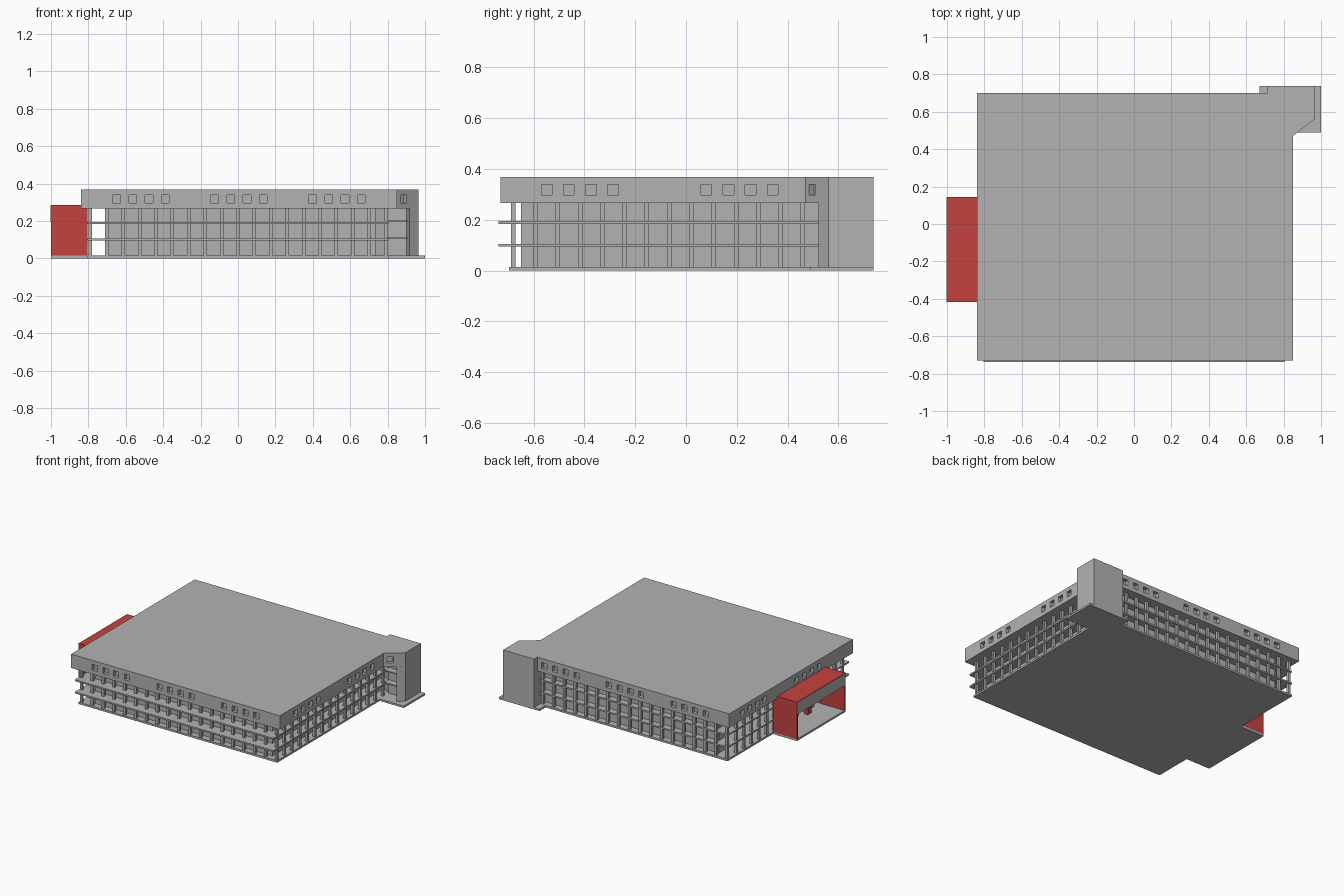
import bpy, bmesh, math
from mathutils import Matrix

cube = bpy.data.objects.get("Cube")
if cube:
    bpy.data.objects.remove(cube)


def material(name, colour):
    m = bpy.data.materials.new(name)
    m.use_nodes = True
    m.diffuse_color = (*colour, 1)
    m.node_tree.nodes["Principled BSDF"].inputs["Base Color"].default_value = (*colour, 1)
    return m


GREY = material("concrete grey", (0.45, 0.45, 0.45))
RED = material("entrance red", (0.56, 0.055, 0.05))


def finish(name, bm, mat):
    bmesh.ops.recalc_face_normals(bm, faces=bm.faces[:])
    mesh = bpy.data.meshes.new(name)
    bm.to_mesh(mesh)
    bm.free()
    mesh.materials.append(mat)
    ob = bpy.data.objects.new(name, mesh)
    bpy.context.collection.objects.link(ob)
    return ob


def add_box(bm, x0, x1, y0, y1, z0, z1):
    place = Matrix.Translation(((x0 + x1) / 2, (y0 + y1) / 2, (z0 + z1) / 2))
    size = Matrix.Diagonal((x1 - x0, y1 - y0, z1 - z0, 1))
    bmesh.ops.create_cube(bm, size=1, matrix=place @ size)


def box(name, mat, *bounds):
    bm = bmesh.new()
    add_box(bm, *bounds)
    return finish(name, bm, mat)


def prism(name, mat, outline, z0, z1):
    bm = bmesh.new()
    face = bm.faces.new([bm.verts.new((x, y, z0)) for x, y in outline])
    top = bmesh.ops.extrude_face_region(bm, geom=[face])["geom"]
    bmesh.ops.translate(bm, vec=(0, 0, z1 - z0),
                        verts=[v for v in top if isinstance(v, bmesh.types.BMVert)])
    return finish(name, bm, mat)


# Main levels and plan limits
FLOOR, EAVES, TOP = 0.014, 0.267, 0.369
W, FRONT, BACK = 0.805, -0.696, 0.668
BAY, COL = 0.0877, 0.009

# Ground slab with a porch extension and a tower extension
prism("ground_slab", GREY, [
    (-W, FRONT), (W, FRONT), (W, 0.49), (1, 0.49), (1, 0.738), (0.67, 0.738),
    (0.67, BACK), (-W, BACK), (-W, 0.144), (-1, 0.144), (-1, -0.417), (-W, -0.417)],
    0, FLOOR)

# Inner walls and gallery floors
box("inner_walls", GREY, -0.70, 0.735, -0.65, 0.62, FLOOR, EAVES)
for name, z in (("lower_gallery", 0.094), ("upper_gallery", 0.184)):
    box(name, GREY, -W, W, -0.738, BACK, z, z + 0.011)

# Columns around the perimeter
bm = bmesh.new()
spots = [(i * BAY, y) for i in range(-9, 10) for y in (-0.68, 0.652)]
spots += [(x, -0.68 + i * BAY) for i in range(1, 15) for x in (-9 * BAY, 9 * BAY)]
for x, y in spots:
    add_box(bm, x - COL, x + COL, y - COL, y + COL, FLOOR, EAVES)
finish("perimeter_columns", bm, GREY)

# Top storey joined to the corner tower head
roof = prism("top_storey", GREY, [
    (-0.84, -0.73), (0.85, -0.73), (0.85, 0.47), (0.965, 0.56), (0.965, 0.738),
    (0.715, 0.738), (0.715, 0.70), (-0.84, 0.70)], EAVES, TOP)

# Corner tower shaft with an open niche
prism("corner_tower", GREY, [
    (0.715, 0.738), (0.965, 0.738), (0.965, 0.56), (0.917, 0.522), (0.902, 0.60),
    (0.80, 0.60), (0.715, 0.66)], FLOOR, EAVES)
for z in (0.105, 0.195):
    box("tower_landing", GREY, 0.80, 0.905, 0.55, 0.61, z, z + 0.008)

# Square recessed windows of the top storey
cut = bmesh.new()
S, MID, DEEP = 0.042, 0.318, 0.025


def window(x, y, angle=0):
    turn = Matrix.Translation((x, y, MID)) @ Matrix.Rotation(angle, 4, "Z")
    bmesh.ops.create_cube(cut, size=1, matrix=turn @ Matrix.Diagonal((S, DEEP * 2, S, 1)))


for start in (-0.65, -0.126, 0.398):
    for i in range(4):
        for y in (-0.73, 0.70):
            window(start + i * 0.087, y)
for start in (-0.548, 0.08):
    for i in range(4):
        y = start + i * 0.087
        window(0.85, y, math.pi / 2)
        window(-0.84, -y, math.pi / 2)
window(0.885, 0.4974, math.atan2(0.09, 0.115))
cutter = finish("window_cutter", cut, GREY)
cutter.hide_render = True
cutter.hide_viewport = True
mod = roof.modifiers.new("windows", "BOOLEAN")
mod.operation = "DIFFERENCE"
mod.solver = "EXACT"
mod.object = cutter

# Red entrance porch: roof, end walls, fascia and posts
Y0, Y1, T = -0.417, 0.144, 0.012
box("porch_roof", RED, -1, -W, Y0, Y1, 0.273, 0.285)
for name, y in (("porch_front_wall", Y0), ("porch_back_wall", Y1 - T)):
    box(name, RED, -1, -W, y, y + T, FLOOR, 0.273)
box("porch_fascia", RED, -1, -0.99, Y0 + T, Y1 - T, 0.195, 0.273)
for y in (-0.23, -0.04):
    box("porch_post", RED, -0.84, -0.815, y - 0.02, y + 0.02, FLOOR, 0.273)
# Grey facing plate on the outer fascia
box("fascia_plate", GREY, -1.002, -1, Y0, Y1, 0.195, 0.282)
